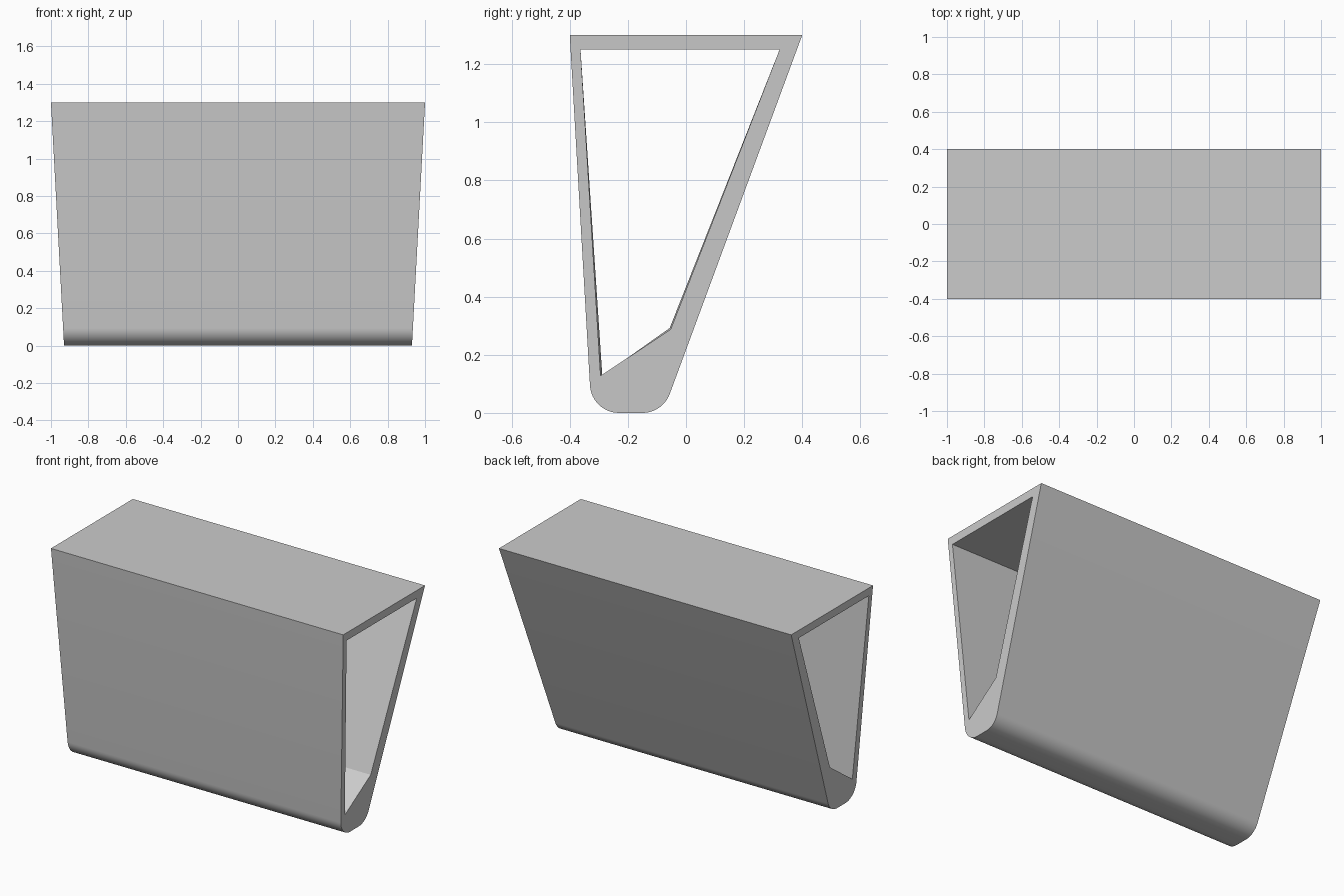
import bpy, bmesh, math
from mathutils import Vector

cube = bpy.data.objects.get("Cube")
if cube:
    bpy.data.objects.remove(cube)

HEIGHT = 1.3


def material(name, colour):
    mat = bpy.data.materials.new(name)
    mat.use_nodes = True
    mat.diffuse_color = colour
    mat.node_tree.nodes["Principled BSDF"].inputs["Base Color"].default_value = colour
    return mat


def fillet(before, corner, after, radius, steps=12):
    """Arc of points rounding one profile corner."""
    a, c, b = Vector(before), Vector(corner), Vector(after)
    u, v = (a - c).normalized(), (b - c).normalized()
    half = u.angle(v) / 2
    centre = c + (u + v).normalized() * radius / math.sin(half)
    start = c + u * radius / math.tan(half) - centre
    end = c + v * radius / math.tan(half) - centre
    sweep = start.angle(end)
    return [centre + (start * math.sin(sweep * (1 - i / steps))
                      + end * math.sin(sweep * i / steps)) / math.sin(sweep)
            for i in range(steps + 1)]


# Outer wedge profile (y, z) with a rounded foot
tf, tb = (-0.4, HEIGHT), (0.4, HEIGHT)
bf, bb = (-0.325, 0), (-0.08, 0)
outer = [tf] + fillet(tf, bf, bb, 0.1) + fillet(bf, bb, tb, 0.1) + [tb]

# Opening, very slightly narrower at the right end
opening = {1: [(-0.363, 1.25), (-0.294, 0.128), (-0.053, 0.287), (0.322, 1.25)],
           -1: [(-0.363, 1.25), (-0.288, 0.128), (-0.056, 0.292), (0.322, 1.25)]}

bm = bmesh.new()


def ring(points, side):
    """Closed loop of vertices lying in the leaning end plane."""
    verts = [bm.verts.new((side * (0.93 + 0.07 * z / HEIGHT), y, z)) for y, z in points]
    edges = [bm.edges.new((v, verts[i - 1])) for i, v in enumerate(verts)]
    return verts, edges


# End caps with the opening left free
rings = {}
for side in (1, -1):
    out, out_edges = ring(outer, side)
    inn, inn_edges = ring(opening[side], side)
    bmesh.ops.triangle_fill(bm, edges=out_edges + inn_edges, use_beauty=True)
    rings[side] = (out, inn)

# Outer skin and tunnel walls between the two ends
for right, left in zip(rings[-1], rings[1]):
    for i in range(len(right)):
        bm.faces.new((right[i - 1], right[i], left[i], left[i - 1]))

bmesh.ops.recalc_face_normals(bm, faces=bm.faces)
mesh = bpy.data.meshes.new("hollow_wedge_shell")
bm.to_mesh(mesh)
bm.free()

shell = bpy.data.objects.new("hollow_wedge_shell", mesh)
bpy.context.collection.objects.link(shell)
mesh.materials.append(material("plain grey", (0.6, 0.6, 0.6, 1)))

# Smooth foot, crisp edges everywhere else
bpy.context.view_layer.objects.active = shell
shell.select_set(True)
bpy.ops.object.shade_smooth_by_angle(angle=math.radians(20))
